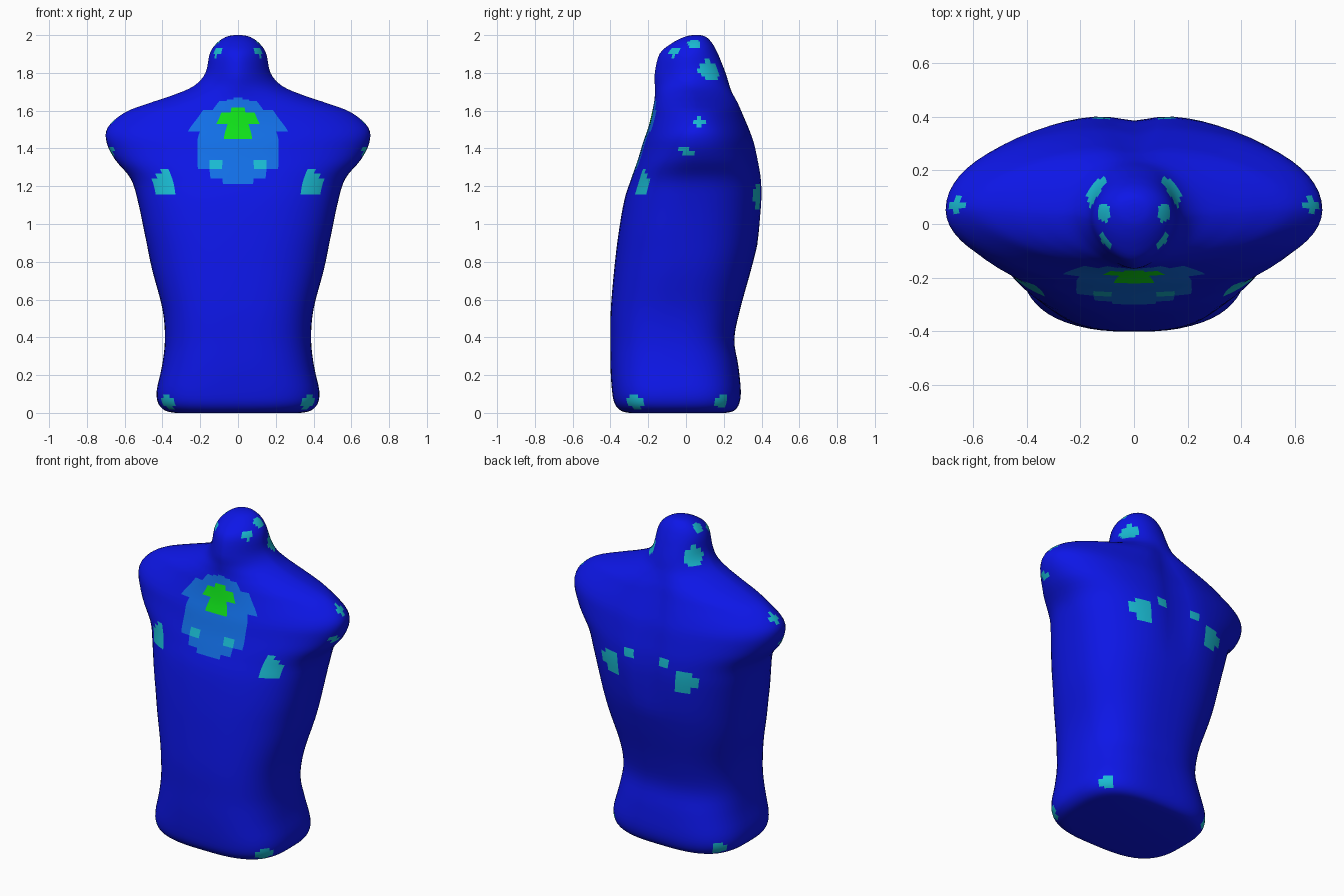
import bpy, bmesh, math
from mathutils import Vector

if "Cube" in bpy.data.objects:
    bpy.data.objects.remove(bpy.data.objects["Cube"])

# Silhouette stations: height, half width, front y, back y
RINGS = [
    (0.0, .33, -.30, .21), (.012, .385, -.345, .255), (.05, .422, -.378, .282),
    (.12, .43, -.392, .29), (.25, .402, -.4, .277), (.39, .387, -.4, .256),
    (.55, .40, -.398, .287), (.76, .455, -.38, .345), (.93, .49, -.36, .385),
    (1.12, .53, -.328, .405), (1.24, .568, -.29, .402), (1.34, .65, -.255, .385),
    (1.43, .695, -.228, .365), (1.51, .69, -.2, .337), (1.59, .60, -.18, .307),
    (1.64, .47, -.17, .288), (1.68, .35, -.165, .27), (1.73, .235, -.165, .248),
    (1.80, .172, -.165, .22), (1.90, .15, -.14, .17), (1.955, .115, -.078, .14),
    (1.99, .065, -.01, .107), (2.0, .02, .035, .075)]

# Section shape: height, y of widest point, front and back roundness exponents
SHAPE = [
    (0.0, -.05, 3.0, 3.0), (.4, -.06, 2.7, 2.6), (.9, 0.0, 2.5, 2.5),
    (1.24, .03, 2.4, 2.5), (1.43, .05, 2.1, 2.2), (1.6, .06, 1.7, 1.8),
    (1.72, .04, 1.6, 1.7), (1.85, .02, 1.65, 2.0), (2.0, .055, 2.0, 2.0)]
SIDES, STEPS = 64, 4


def spline(p, t):
    """Catmull-Rom point through the four tuples in p."""
    return [.5 * (2 * b + (c - a) * t + (2 * a - 5 * b + 4 * c - d) * t * t
                  + (3 * b - a - 3 * c + d) * t ** 3) for a, b, c, d in zip(*p)]


def shape_at(z):
    for a, b in zip(SHAPE, SHAPE[1:]):
        if z <= b[0]:
            t = (z - a[0]) / (b[0] - a[0])
            t = t * t * (3 - 2 * t)
            return [u + (v - u) * t for u, v in zip(a[1:], b[1:])]
    return SHAPE[-1][1:]


def section(z, w, front, back):
    yw, nf, nb = shape_at(z)
    groove = .03 * max(0, 1 - ((z - 1.4) / .5) ** 2)
    pts = []
    for i in range(SIDES):
        a = math.tau * i / SIDES
        c, s = math.cos(a), math.sin(a)
        n, depth = (nb, back - yw) if s > 0 else (nf, yw - front)
        x = math.copysign(abs(c) ** (2 / n), c) * w
        y = yw + math.copysign(abs(s) ** (2 / n), s) * depth
        if s > 0:  # spine hollow between the shoulder blades
            y -= groove * math.exp(-(x / .08) ** 2)
        pts.append((x, y, z))
    return pts


# Loft the torso
bm = bmesh.new()
rows = []
last = len(RINGS) - 1
for i in range(last):
    quad = [RINGS[min(max(i + k, 0), last)] for k in (-1, 0, 1, 2)]
    for k in range(STEPS):
        rows.append(spline(quad, k / STEPS))
rows.append(RINGS[-1])
loops = []
for z, w, f, b in rows:
    z = min(max(z, 0), 2)
    loops.append([bm.verts.new(p) for p in section(z, w, f, b)])
for lo, hi in zip(loops, loops[1:]):
    for j in range(SIDES):
        k = (j + 1) % SIDES
        bm.faces.new((lo[j], lo[k], hi[k], hi[j]))
bm.faces.new(loops[0][::-1])
bm.faces.new(loops[-1])

# Coloured patches: centre, radius, material slot (mirrored in x)
PATCHES = [
    ((0, -.21, 1.43), .24, 1),
    ((0, -.19, 1.53), .085, 3),
    ((.37, -.19, 1.21), .08, 2), ((.13, -.26, 1.31), .035, 2),
    ((.12, -.07, 1.92), .035, 2), ((.11, .04, 1.95), .035, 2),
    ((.14, .12, 1.81), .06, 2), ((.66, .07, 1.54), .035, 2),
    ((.67, 0, 1.38), .035, 2), ((.37, -.27, .06), .045, 2),
    ((.37, .2, .06), .045, 2), ((.26, .37, 1.15), .07, 2),
    ((.12, .38, 1.24), .03, 2)]
for face in bm.faces:
    c = face.calc_center_median()
    c.x = abs(c.x)
    for centre, radius, slot in PATCHES:
        if (c - Vector(centre)).length < radius:
            face.material_index = slot

mesh = bpy.data.meshes.new("torso")
bm.to_mesh(mesh)
bm.free()
for name, col in (("blue", (.004, .008, .8, 1)), ("light_blue", (.006, .16, .8, 1)),
                  ("cyan", (.01, .5, .65, 1)), ("green", (.005, .75, .01, 1))):
    mat = bpy.data.materials.new(name)
    mat.diffuse_color = col
    mat.use_nodes = True
    mat.node_tree.nodes["Principled BSDF"].inputs["Base Color"].default_value = mat.diffuse_color
    mesh.materials.append(mat)
torso = bpy.data.objects.new("torso", mesh)
bpy.context.collection.objects.link(torso)
bpy.context.view_layer.objects.active = torso
torso.select_set(True)
bpy.ops.object.shade_smooth_by_angle(angle=math.radians(35))
